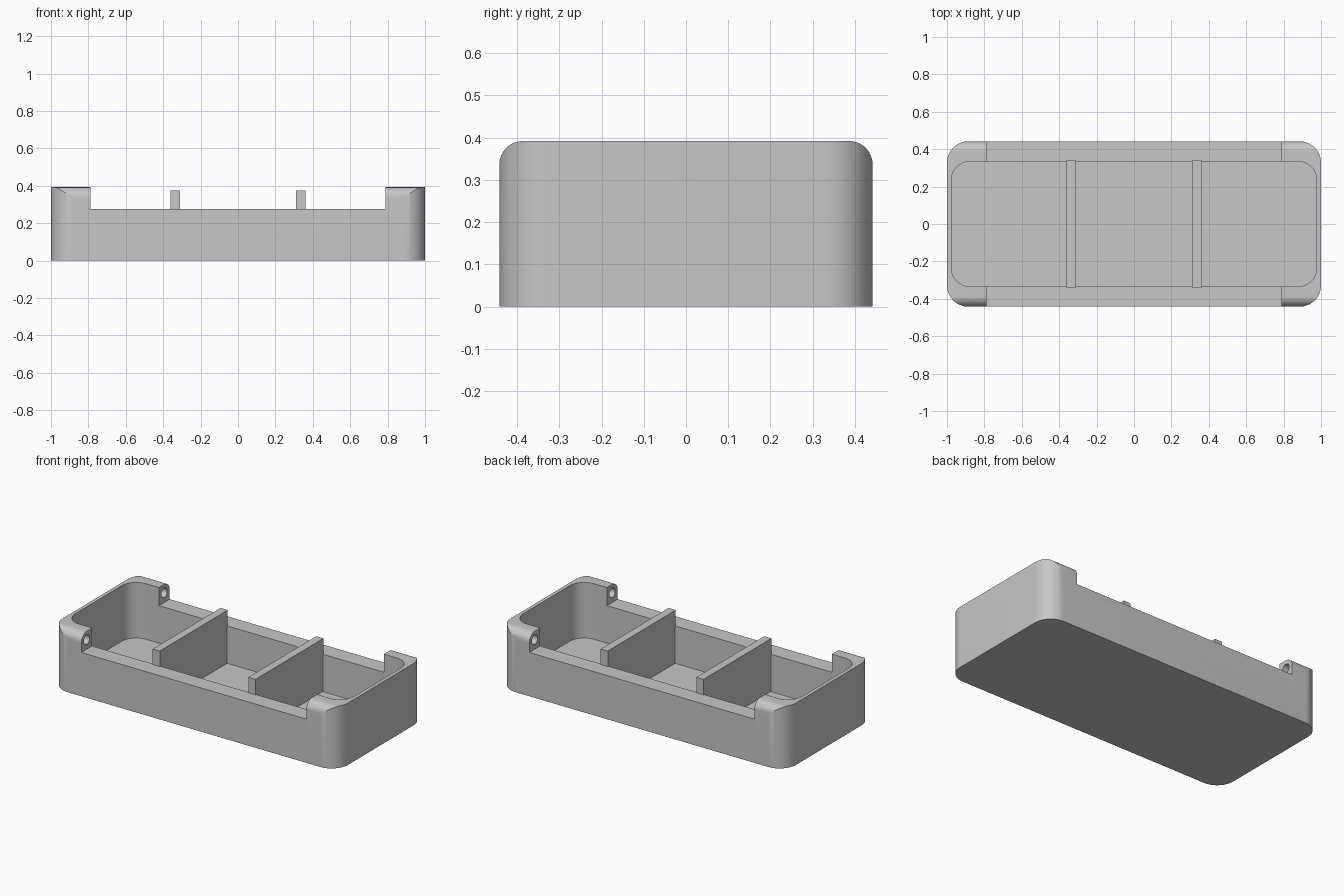
import bpy, bmesh
from math import sin, cos, pi, radians
from mathutils import Matrix, Vector

cube = bpy.data.objects.get("Cube")
if cube:
    bpy.data.objects.remove(cube, do_unlink=True)

grey = bpy.data.materials.new("plain grey")
grey.use_nodes = True
colour = (0.57, 0.57, 0.57, 1)
grey.diffuse_color = colour
grey.node_tree.nodes["Principled BSDF"].inputs["Base Color"].default_value = colour


def rounded(hw, hh, radii, steps=16):
    """Rectangle outline; one radius per corner, counter-clockwise from top right."""
    pts = []
    for i, (sx, sy) in enumerate([(1, 1), (-1, 1), (-1, -1), (1, -1)]):
        r = radii[i]
        n = steps if r else 0
        for k in range(n + 1):
            a = (i + (k / n if n else 0)) * pi / 2
            pts.append((sx * (hw - r) + r * cos(a), sy * (hh - r) + r * sin(a)))
    return pts


def prism(name, outline, depth, matrix):
    """Extrude an outline along local z, then place it."""
    bm = bmesh.new()
    face = bm.faces.new([bm.verts.new((x, y, 0)) for x, y in outline])
    out = bmesh.ops.extrude_face_region(bm, geom=[face])["geom"]
    bmesh.ops.translate(bm, vec=(0, 0, depth),
                        verts=[g for g in out if isinstance(g, bmesh.types.BMVert)])
    bmesh.ops.transform(bm, matrix=matrix, verts=bm.verts)
    bmesh.ops.recalc_face_normals(bm, faces=bm.faces)
    mesh = bpy.data.meshes.new(name)
    bm.to_mesh(mesh)
    bm.free()
    mesh.materials.append(grey)
    ob = bpy.data.objects.new(name, mesh)
    bpy.context.collection.objects.link(ob)
    return ob


def apply_boolean(target, tool, operation):
    bpy.context.view_layer.objects.active = target
    mod = target.modifiers.new("boolean", "BOOLEAN")
    mod.operation, mod.solver, mod.object = operation, "EXACT", tool
    bpy.ops.object.modifier_apply(modifier=mod.name)
    bpy.data.objects.remove(tool, do_unlink=True)


def box(name, size, centre):
    return prism(name, rounded(size[0] / 2, size[1] / 2, [0] * 4), size[2],
                 Matrix.Translation((centre[0], centre[1], centre[2] - size[2] / 2)))


LENGTH, WIDTH, HEIGHT = 2.0, 0.884, 0.392
WALL_Y, RIM, FLOOR = 0.334, 0.277, 0.04
# Maps local (x, y, z) to world (y, z, x) for shapes extruded along the length
along_x = Matrix(((0, 0, 1, 0), (1, 0, 0, 0), (0, 1, 0, 0), (0, 0, 0, 1)))

# Tray body: rounded footprint crossed with a profile rounded along its top edges
tray = prism("tray", rounded(LENGTH / 2, WIDTH / 2, [0.115] * 4), HEIGHT, Matrix())
profile = prism("profile", rounded(WIDTH / 2, HEIGHT / 2, [0.056, 0.056, 0, 0]), 2.4,
                Matrix.Translation((-1.2, 0, HEIGHT / 2)) @ along_x)
apply_boolean(tray, profile, "INTERSECT")

# Inner cavity and the lowered rim along both long sides
cavity = prism("cavity", rounded(0.977, WALL_Y, [0.1] * 4), 1,
               Matrix.Translation((0, 0, FLOOR)))
apply_boolean(tray, cavity, "DIFFERENCE")
apply_boolean(tray, box("notch", (1.576, 1.2, 0.6), (0, 0, RIM + 0.3)), "DIFFERENCE")

# Round pivot sockets in the faces of the four corner posts
for sx in (-1, 1):
    for sy in (-1, 1):
        socket = prism("socket", rounded(0.029, 0.029, [0.029] * 4, 8)[:], 0.14,
                       Matrix.Translation((sx * 0.8 - 0.07, sy * 0.388, 0.338)) @ along_x)
        bm = bmesh.new()
        bm.from_mesh(socket.data)
        bmesh.ops.remove_doubles(bm, verts=bm.verts, dist=0.0001)
        bm.to_mesh(socket.data)
        bm.free()
        apply_boolean(tray, socket, "DIFFERENCE")

# Two dividers standing on the floor
for side, sx in (("left", 1), ("right", -1)):
    top = 0.375
    box(side + "_divider", (0.05, 0.68, top - FLOOR + 0.01),
        (sx * 0.335, 0, (top + FLOOR - 0.01) / 2))

# Smooth the rounded corners and keep the other edges crisp
bpy.ops.object.select_all(action="DESELECT")
tray.select_set(True)
bpy.context.view_layer.objects.active = tray
bpy.ops.object.shade_smooth_by_angle(angle=radians(25))
